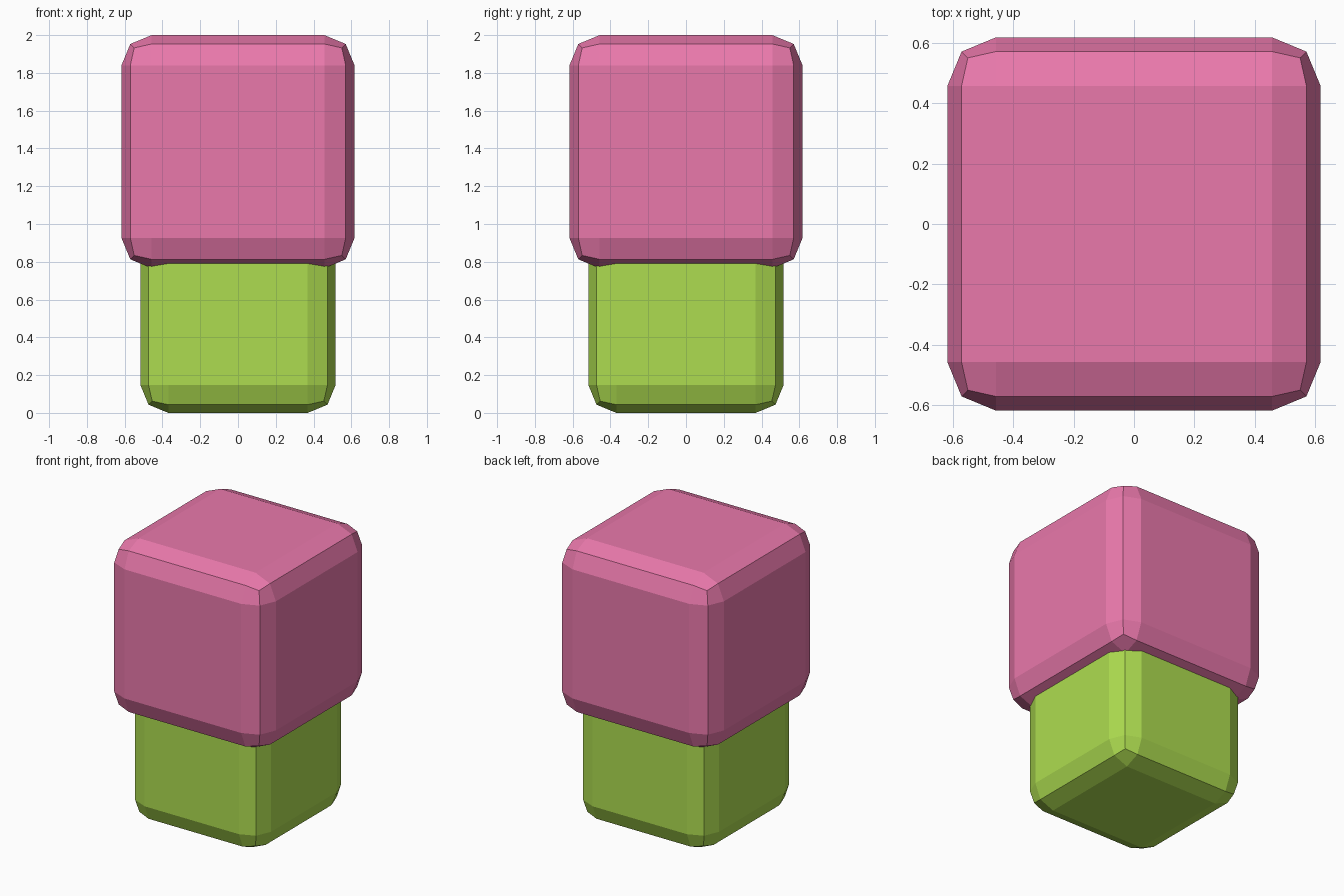
import bpy
import bmesh

if "Cube" in bpy.data.objects:
    bpy.data.objects.remove(bpy.data.objects["Cube"])


def rounded_block(name, size, bottom, radius, color):
    """Cube with every edge rounded in two flat steps, standing at height bottom."""
    bm = bmesh.new()
    bmesh.ops.create_cube(bm, size=size)
    bmesh.ops.translate(bm, verts=bm.verts, vec=(0, 0, bottom + size / 2))
    bmesh.ops.bevel(bm, geom=bm.edges[:], offset=radius, offset_type='OFFSET',
                    segments=2, profile=0.5, affect='EDGES')
    mesh = bpy.data.meshes.new(name)
    bm.to_mesh(mesh)
    bm.free()
    mat = bpy.data.materials.new(name + "_color")
    mat.diffuse_color = color
    mat.use_nodes = True
    mat.node_tree.nodes["Principled BSDF"].inputs["Base Color"].default_value = mat.diffuse_color
    mesh.materials.append(mat)
    obj = bpy.data.objects.new(name, mesh)
    bpy.context.collection.objects.link(obj)
    return obj


# Lower green body, its top tucked inside the head
rounded_block("body", 1.034, 0.0, 0.148, (0.42, 0.72, 0.08, 1))

# Larger pink head on top
rounded_block("head", 1.234, 0.766, 0.16, (0.82, 0.19, 0.41, 1))
